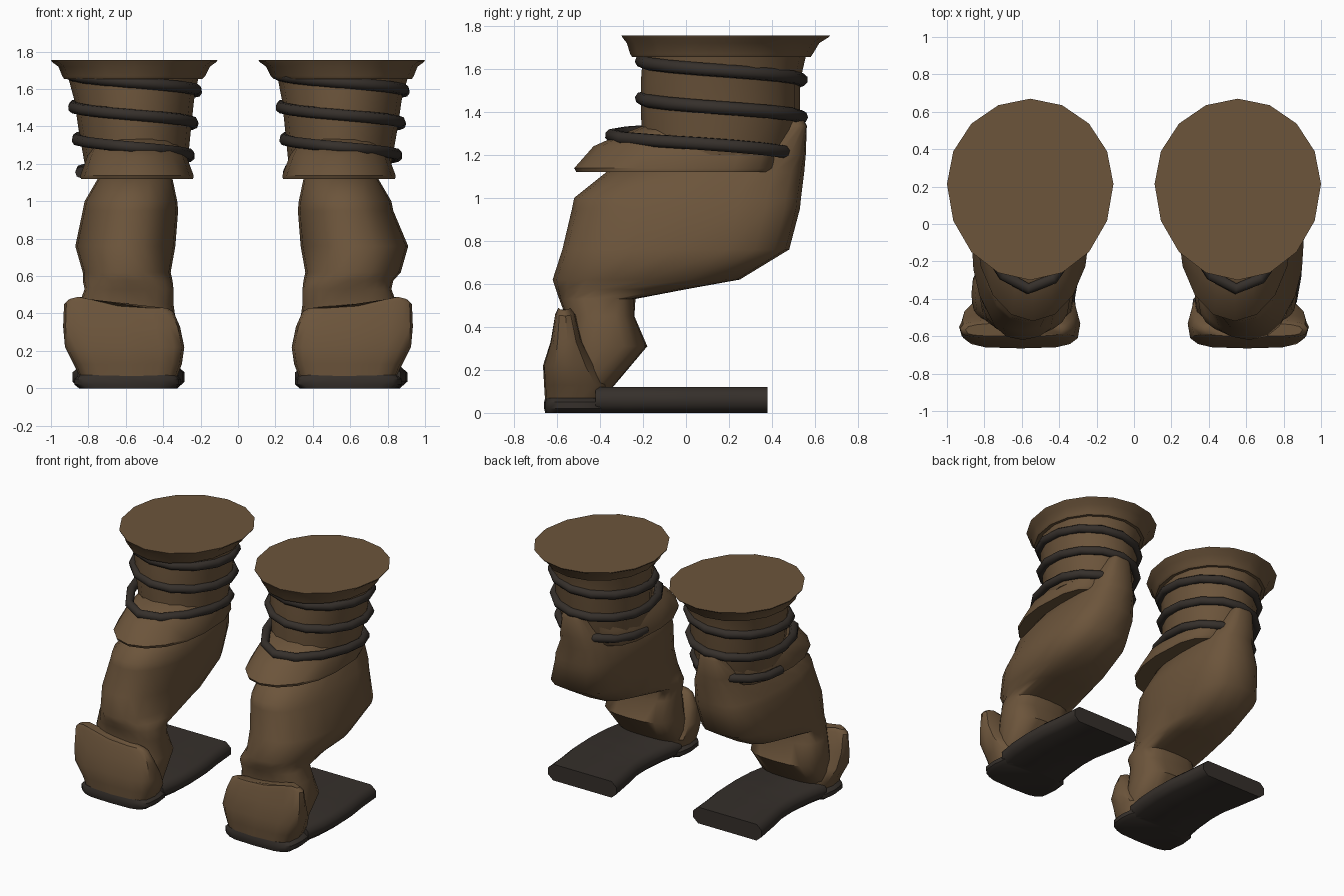
import bpy, bmesh, math

if "Cube" in bpy.data.objects:
    bpy.data.objects.remove(bpy.data.objects["Cube"])


def material(name, rgb):
    m = bpy.data.materials.new(name)
    m.diffuse_color = (*rgb, 1)
    m.use_nodes = True
    m.node_tree.nodes["Principled BSDF"].inputs["Base Color"].default_value = m.diffuse_color
    return m


BROWN = material("brown leather", (0.150, 0.090, 0.044))
DARK = material("dark rubber", (0.036, 0.029, 0.024))


def finish(bm, name, mat, angle=40):
    bmesh.ops.recalc_face_normals(bm, faces=bm.faces)
    me = bpy.data.meshes.new(name)
    bm.to_mesh(me)
    bm.free()
    ob = bpy.data.objects.new(name, me)
    bpy.context.collection.objects.link(ob)
    me.materials.append(mat)
    bpy.ops.object.select_all(action='DESELECT')
    ob.select_set(True)
    bpy.context.view_layer.objects.active = ob
    bpy.ops.object.shade_smooth_by_angle(angle=math.radians(angle))
    return ob


def spow(v, p):
    return math.copysign(abs(v) ** p, v)


def loft(name, mat, rings, side, n=16, wide=0.5, p=1.0, back=None, lift=None, angle=40):
    """Stack of oval rings (z, x0, x1, y0, y1); wide = where the oval is widest,
    p and back = squareness of the front and back halves."""
    bm = bmesh.new()
    loops = []
    for z, x0, x1, y0, y1 in rings:
        cy = y0 + wide * (y1 - y0)
        loop = []
        for k in range(n):
            a = 2 * math.pi * k / n
            q = p if back is None or math.cos(a) > 0 else back
            s, c = spow(math.sin(a), q), spow(math.cos(a), q)
            x = (x0 + x1) / 2 + (x1 - x0) / 2 * s
            y = cy - c * (cy - y0 if c > 0 else y1 - cy)
            dz = lift(x, y, z) if lift else 0
            loop.append(bm.verts.new((side * x, y, z + dz)))
        loops.append(loop)
    for a, b in zip(loops, loops[1:]):
        for k in range(n):
            bm.faces.new((a[k], a[(k + 1) % n], b[(k + 1) % n], b[k]))
    bm.faces.new(loops[0])
    bm.faces.new(loops[-1])
    return finish(bm, name, mat, angle)


RIM = [(1.655, .19, .93, -.25, .58), (1.67, .175, .94, -.26, .59),
       (1.72, .15, .96, -.275, .62), (1.745, .115, .995, -.295, .66),
       (1.755, .11, 1.0, -.30, .67)]
CUFF = [(1.20, .27, .82, -.20, .47), (1.40, .25, .855, -.21, .53),
        (1.54, .235, .875, -.21, .53), (1.67, .21, .91, -.20, .56)]
FLAP = [(1.12, .24, .84, -.51, .41), (1.138, .237, .843, -.52, .43),
        (1.24, .275, .805, -.43, .45), (1.285, .30, .785, -.33, .46),
        (1.335, .32, .76, -.20, .47)]
FOOT = [(.06, .38, .80, -.60, -.40), (.12, .33, .84, -.60, -.34),
        (.31, .325, .87, -.58, -.18), (.45, .345, .85, -.56, -.24),
        (.53, .345, .82, -.59, -.235), (.575, .35, .83, -.605, .0)]
THIGH = [(.62, .36, .85, -.62, .25), (.76, .335, .89, -.575, .48),
         (.95, .32, .83, -.53, .53), (1.0, .325, .82, -.52, .535),
         (1.12, .35, .75, -.37, .55), (1.20, .41, .71, .08, .557),
         (1.335, .475, .655, .42, .562), (1.36, .49, .64, .46, .55)]
TOE = [(.05, .33, .84, -.655, -.36), (.13, .30, .88, -.66, -.34),
       (.22, .287, .925, -.665, -.40), (.33, .31, .935, -.63, -.47),
       (.41, .345, .93, -.61, -.51), (.43, .38, .90, -.60, -.53)]
TIP = [(.0, .33, .85, -.655, -.36), (.02, .305, .875, -.66, -.34),
       (.05, .305, .875, -.66, -.34), (.07, .33, .85, -.655, -.36)]


def toe_lift(x, y, z):
    # top edge of the toe cap rises into an outer corner
    if z < .4:
        return 0
    return .06 * max(0, 1 - abs(x - .85) / .25)


def coil(side):
    """Cord spiralling down the cuff, pushed forward over the flap at its last turn."""
    cu = bpy.data.curves.new("coil_path", 'CURVE')
    cu.dimensions = '3D'
    cu.bevel_depth = .031
    cu.bevel_resolution = 2
    cu.use_fill_caps = True
    sp = cu.splines.new('POLY')
    n = 43
    sp.points.add(n - 1)
    for i in range(n):
        t = -.22 + i / 14
        a = 2 * math.pi * t
        c = math.cos(a)
        r = .34 - .020 * max(0, t - .25)
        x = side * .555 + r * math.sin(a)
        y = .165 - .372 * c
        if t > 1.6:      # last turn: pointed front, tighter back
            y += -.14 * c * c if c > 0 else .05 * c * (t > 2.2)
        sp.points[i].co = (x, y, 1.635 - .173 * t, 1)
    ob = bpy.data.objects.new("spiral_cord", cu)
    bpy.context.collection.objects.link(ob)
    bpy.ops.object.select_all(action='DESELECT')
    ob.select_set(True)
    bpy.context.view_layer.objects.active = ob
    bpy.ops.object.convert(target='MESH')
    ob = bpy.context.object
    ob.data.materials.clear()
    ob.data.materials.append(DARK)
    bpy.ops.object.shade_smooth_by_angle(angle=math.radians(65))


def sole(dx):
    """Long slab swept along y, swaying sideways, with rounded long edges."""
    bm = bmesh.new()
    rows = []
    for y, x0, x1 in [(-.42, .33, .87), (-.28, .355, .895), (-.12, .37, .905),
                      (.05, .365, .90), (.20, .335, .88), (.38, .305, .865)]:
        prof = [(x0 + .04, 0), (x1 - .04, 0), (x1, .035), (x1, .085),
                (x1 - .04, .12), (x0 + .04, .12), (x0, .085), (x0, .035)]
        rows.append([bm.verts.new((x + dx, y, z)) for x, z in prof])
    for a, b in zip(rows, rows[1:]):
        for k in range(8):
            bm.faces.new((a[k], a[(k + 1) % 8], b[(k + 1) % 8], b[k]))
    bm.faces.new(rows[0])
    bm.faces.new(rows[-1])
    finish(bm, "sole", DARK, 65)


for side, label in ((1, "right"), (-1, "left")):
    # the right thigh bulges out a little more than the left one
    bulge = .02 * side
    leg = FOOT + [(z, x0, x1 + (bulge if z < .9 else 0), y0, y1)
                  for z, x0, x1, y0, y1 in THIGH]
    loft(label + "_rim", BROWN, RIM, side, wide=.53)
    loft(label + "_cuff", BROWN, CUFF, side, wide=.53)
    loft(label + "_knee_flap", BROWN, FLAP, side, n=16, back=.6)
    loft(label + "_leg", BROWN, leg, side, n=20, p=.85, back=.68, angle=60)
    loft(label + "_toe_cap", BROWN, TOE, side, n=16, p=.55, back=.75, lift=toe_lift)
    loft(label + "_sole_tip", DARK, TIP, side, n=16, p=.5)
    coil(side)
    sole(0 if side > 0 else -1.19)
